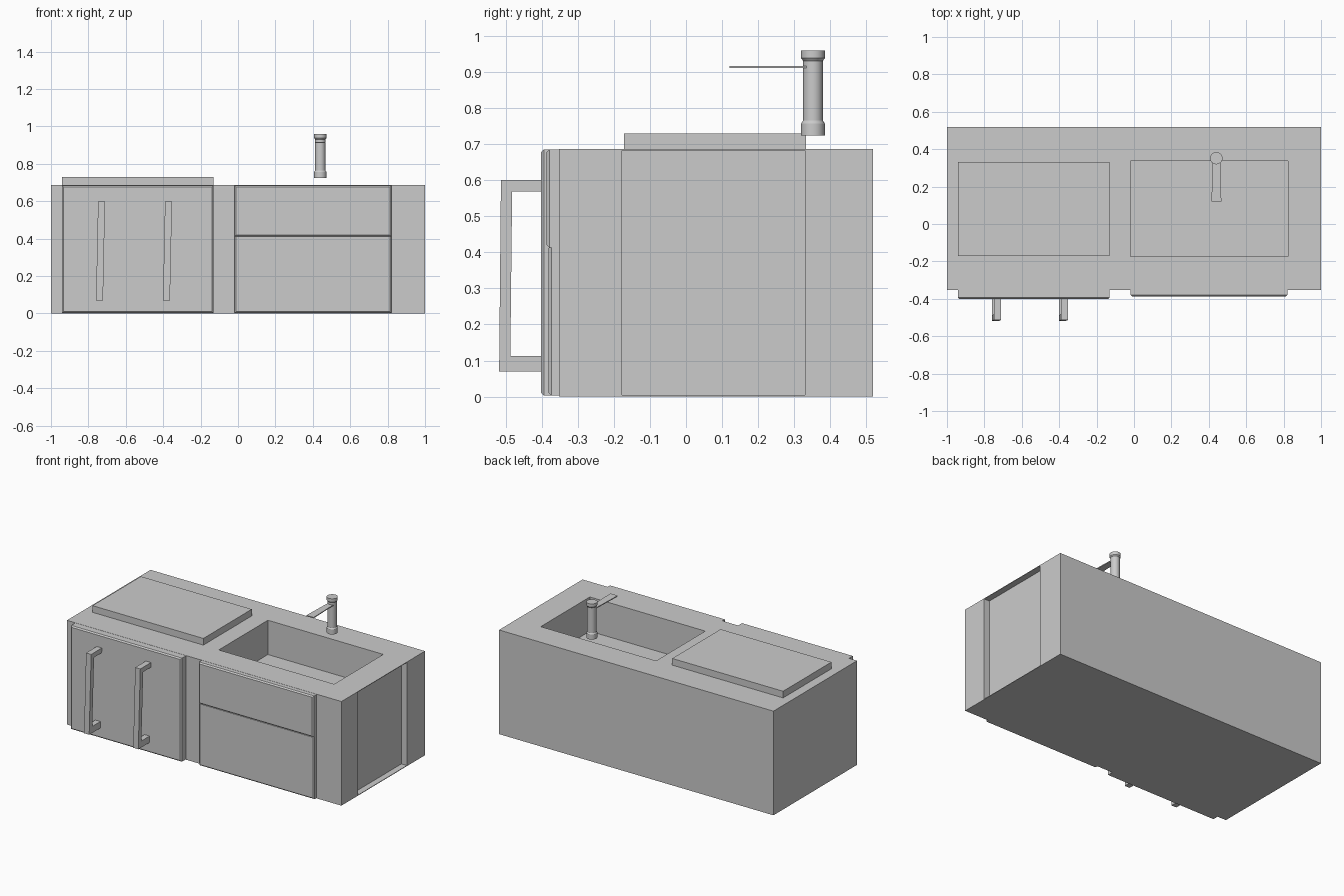
import bpy, bmesh, math

if "Cube" in bpy.data.objects:
    bpy.data.objects.remove(bpy.data.objects["Cube"])


def mesh_object(name, verts, faces):
    me = bpy.data.meshes.new(name)
    bm = bmesh.new()
    vs = [bm.verts.new(v) for v in verts]
    for f in faces:
        bm.faces.new([vs[i] for i in f])
    bmesh.ops.recalc_face_normals(bm, faces=bm.faces)
    bm.to_mesh(me)
    bm.free()
    ob = bpy.data.objects.new(name, me)
    bpy.context.collection.objects.link(ob)
    return ob


def prism(name, bottom, top):
    """Solid between two matching loops of points."""
    n = len(bottom)
    faces = [list(range(n))[::-1], list(range(n, 2 * n))]
    faces += [[i, (i + 1) % n, (i + 1) % n + n, i + n] for i in range(n)]
    return mesh_object(name, bottom + top, faces)


def box(name, x0, x1, y0, y1, z0, z1):
    loop = [(x0, y0), (x1, y0), (x1, y1), (x0, y1)]
    return prism(name, [(x, y, z0) for x, y in loop], [(x, y, z1) for x, y in loop])


def front_panel(name, x0, x1, z0, z1, y, c=0.008):
    """Panel on the cabinet front with chamfered front edges."""
    def rect(d, yy):
        return [(x0 + d, yy, z0 + d), (x1 - d, yy, z0 + d),
                (x1 - d, yy, z1 - d), (x0 + d, yy, z1 - d)]
    verts = rect(0, -0.34) + rect(0, y + c) + rect(c, y)
    faces = [[3, 2, 1, 0], [8, 9, 10, 11]]
    for k in (0, 4):
        faces += [[k + i, k + (i + 1) % 4, k + 4 + (i + 1) % 4, k + 4 + i] for i in range(4)]
    return mesh_object(name, verts, faces)


def cut(target, cutter):
    m = target.modifiers.new("cut", 'BOOLEAN')
    m.object = cutter
    m.operation = 'DIFFERENCE'
    m.solver = 'EXACT'
    cutter.hide_render = True
    bpy.context.view_layer.objects.active = target
    bpy.ops.object.modifier_apply(modifier=m.name)
    bpy.data.objects.remove(cutter)


# cabinet body with sink basin and recessed right side
H = 0.686
body = box("cabinet_body", -1, 1, -0.352, 0.518, 0, H)
cut(body, box("basin_cutter", -0.018, 0.823, -0.175, 0.337, 0.46, 0.9))
cut(body, box("side_cutter", 0.96, 1.2, -0.178, 0.33, 0.004, H - 0.004))

# raised board on the counter
box("counter_board", -0.94, -0.132, -0.172, 0.332, H - 0.01, 0.73)

# door and drawers
front_panel("door_panel", -0.94, -0.132, 0.003, H - 0.001, -0.402)
front_panel("upper_drawer", -0.018, 0.82, 0.413, H - 0.001, -0.387)
front_panel("lower_drawer", -0.018, 0.82, 0.003, 0.419, -0.381)

# slightly leaning bracket handles
profile = [(-0.395, 0.07), (-0.518, 0.07), (-0.513, 0.60), (-0.395, 0.60),
           (-0.395, 0.568), (-0.482, 0.568), (-0.487, 0.113), (-0.395, 0.113)]
for name, x in (("left_handle", -0.759), ("right_handle", -0.401)):
    def side(w):
        return [(x + w + 0.011 * (z - 0.07) / 0.53, y, z) for y, z in profile]
    prism(name, side(0), side(0.037))

# faucet column turned from a profile
N = 24
cx, cy = 0.44, 0.352
rings = [(0.033, 0.724), (0.033, 0.757), (0.0275, 0.765),
         (0.0275, 0.931), (0.033, 0.938), (0.033, 0.959)]
verts = [(cx + r * math.cos(2 * math.pi * i / N), cy + r * math.sin(2 * math.pi * i / N), z)
         for r, z in rings for i in range(N)]
faces = [list(range(N))[::-1], list(range(len(verts) - N, len(verts)))]
faces += [[k * N + i, k * N + (i + 1) % N, (k + 1) * N + (i + 1) % N, (k + 1) * N + i]
          for k in range(len(rings) - 1) for i in range(N)]
column = mesh_object("faucet_column", verts, faces)
bpy.context.view_layer.objects.active = column
column.select_set(True)
bpy.ops.object.shade_smooth_by_angle(angle=math.radians(30))

# flat tapered spout
spout = [(0.414, 0.12), (0.467, 0.12), (0.461, 0.335), (0.421, 0.335)]
prism("faucet_spout", [(x, y, 0.911) for x, y in spout], [(x, y, 0.917) for x, y in spout])
